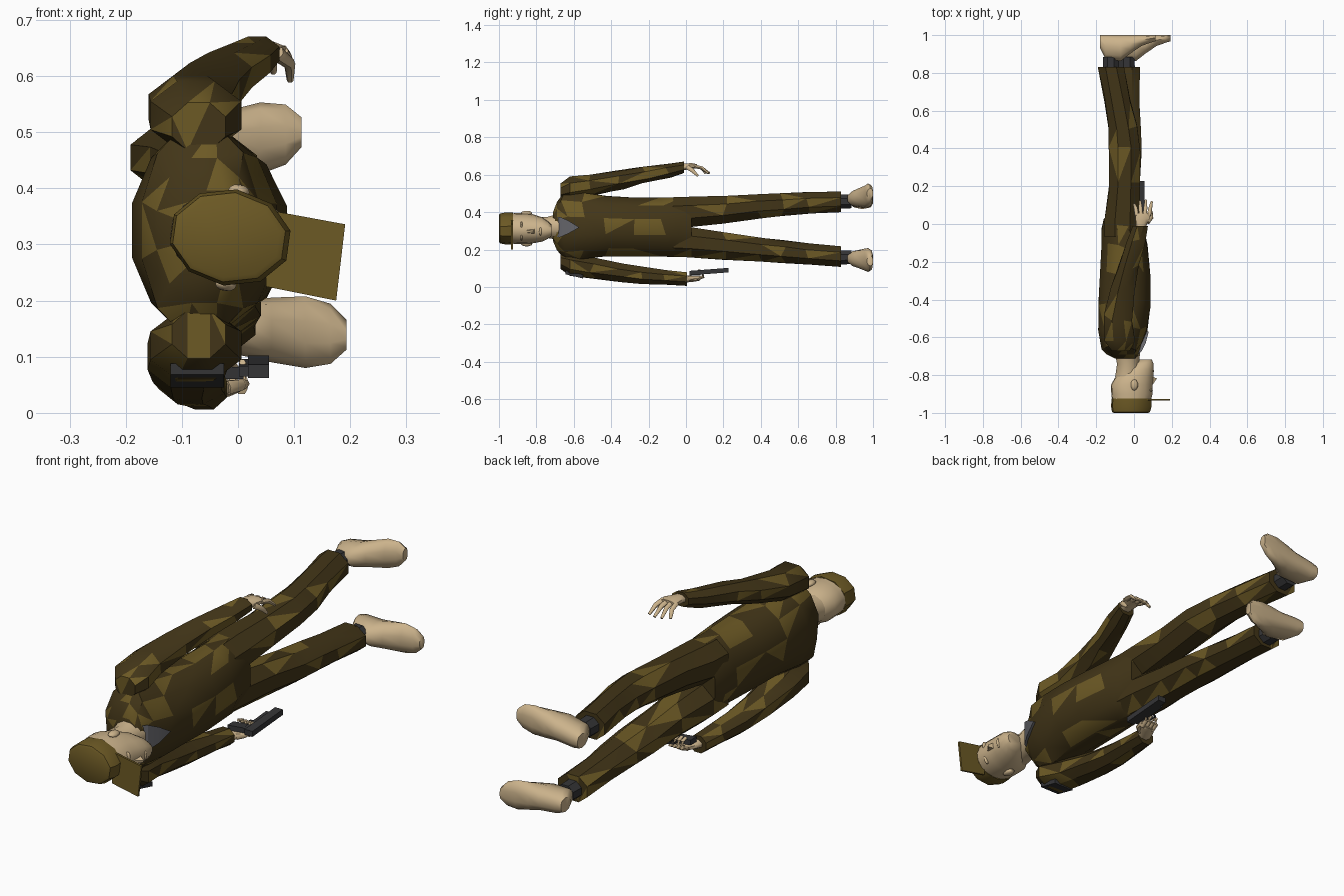
import bpy, bmesh, math, random
from mathutils import Vector, Matrix

random.seed(4)


def material(name, rgb):
    m = bpy.data.materials.new(name)
    m.diffuse_color = (*rgb, 1)
    return m


DARK = material("camo_dark", (0.055, 0.036, 0.009))
OLIVE = material("camo_olive", (0.15, 0.10, 0.018))
SKIN = material("skin", (0.60, 0.45, 0.26))
BLACK = material("dark_grey", (0.035, 0.035, 0.037))
GREY = material("shirt_grey", (0.13, 0.13, 0.145))
CAMO = (DARK, OLIVE)
HEAD_TURN = (Matrix.Translation((-0.01, 0, 0.312)) @ Matrix.Rotation(math.radians(8), 4, 'Y')
             @ Matrix.Translation((0.01, 0, -0.312)))


def finish(name, bm, mats, angle=35, turn=False):
    bmesh.ops.recalc_face_normals(bm, faces=bm.faces[:])
    if len(mats) > 1:  # camouflage: random colour per triangle
        bmesh.ops.triangulate(bm, faces=bm.faces[:])
        for f in bm.faces:
            f.material_index = int(random.random() < 0.28)
    me = bpy.data.meshes.new(name)
    bm.to_mesh(me)
    bm.free()
    if turn:
        me.transform(HEAD_TURN)
    for m in mats:
        me.materials.append(m)
    ob = bpy.data.objects.new(name, me)
    bpy.context.collection.objects.link(ob)
    bpy.context.view_layer.objects.active = ob
    ob.select_set(True)
    bpy.ops.object.shade_smooth_by_angle(angle=math.radians(angle))
    ob.select_set(False)
    return ob


def skin_rings(bm, rings):
    vs = [[bm.verts.new(p) for p in r] for r in rings]
    n = len(vs[0])
    for a, b in zip(vs, vs[1:]):
        for i in range(n):
            bm.faces.new((a[i], a[(i + 1) % n], b[(i + 1) % n], b[i]))
    bm.faces.new(vs[0])
    bm.faces.new(vs[-1])


def loft(name, sections, n, mats, angle=35, turn=False):
    """Sections along y: (y, x centre, z centre, x radius, z radius)."""
    rings = []
    for k, (y, xc, zc, rx, rz) in enumerate(sections):
        wob = 0.022 if len(mats) > 1 and 1 < k < len(sections) - 1 else 0
        rings.append([(xc + rx * 1.03 * math.cos(a), y + random.uniform(-wob, wob),
                       zc + rz * 1.03 * math.sin(a))
                      for a in (2 * math.pi * (i + 0.5) / n for i in range(n))])
    bm = bmesh.new()
    skin_rings(bm, rings)
    return finish(name, bm, mats, angle, turn)


def tube(name, pts, radii, mat, n=6):
    pts = [Vector(p) for p in pts]
    rings = []
    for i, p in enumerate(pts):
        d = pts[min(i + 1, len(pts) - 1)] - pts[max(i - 1, 0)]
        q = d.to_track_quat('Z', 'Y')
        rings.append([p + q @ Vector((radii[i] * math.cos(a), radii[i] * math.sin(a), 0))
                      for a in (2 * math.pi * j / n for j in range(n))])
    bm = bmesh.new()
    skin_rings(bm, rings)
    return finish(name, bm, (mat,), 60)


def hull(name, pts, mat, turn=False):
    bm = bmesh.new()
    for p in pts:
        bm.verts.new(p)
    bmesh.ops.convex_hull(bm, input=bm.verts[:])
    return finish(name, bm, (mat,), 20, turn)


def ball(name, c, r, mat):
    bm = bmesh.new()
    bmesh.ops.create_uvsphere(bm, u_segments=10, v_segments=6, radius=1,
                              matrix=Matrix.Translation(c) @ Matrix.Diagonal((*r, 1)))
    return finish(name, bm, (mat,), 60, True)


# jacket
loft("jacket", [(-0.712, -0.04, .322, .06, .075), (-0.69, -0.06, .325, .085, .13),
                (-0.65, -0.067, .325, .105, .19), (-0.56, -0.06, .325, .13, .178),
                (-0.42, -0.05, .325, .138, .162), (-0.27, -0.047, .32, .135, .158),
                (-0.12, -0.05, .32, .122, .158), (-0.02, -0.06, .32, .112, .162),
                (0.03, -0.06, .32, .10, .155)], 12, CAMO)
hull("shirt_collar", [(.0, -.70, .27), (.0, -.70, .37), (.04, -.675, .265), (.04, -.675, .375),
                      (.062, -.63, .285), (.062, -.63, .355), (.078, -.57, .318),
                      (.0, -.57, .318)], GREY)

# sleeves
loft("left_sleeve", [(-.672, -.07, .51, .05, .045), (-.62, -.075, .53, .085, .064),
                     (-.5, -.085, .545, .078, .058), (-.35, -.06, .573, .066, .053),
                     (-.22, -.03, .598, .058, .046), (-.1, .01, .622, .05, .039),
                     (-.01, .034, .64, .042, .032)], 8, CAMO)
loft("right_sleeve", [(-.672, -.07, .14, .05, .045), (-.62, -.075, .12, .085, .064),
                      (-.5, -.09, .10, .075, .058), (-.35, -.09, .075, .065, .052),
                      (-.22, -.085, .06, .058, .047), (-.1, -.072, .051, .05, .041),
                      (.005, -.06, .042, .042, .038)], 8, CAMO)
hull("arm_patch", [(x, y, z + d) for x in (-.12, -.025) for y, z in ((-.645, .068), (-.55, .045))
                   for d in (0, .02)], BLACK)

# trousers, socks and feet: (name, knee/ankle x list, z list, heel x, foot z, toe z)
ys = (-.07, .03, .2, .4, .52, .66, .83)
rxs = (.10, .10, .085, .088, .08, .072, .073)
rzs = (.082, .085, .078, .068, .064, .06, .058)
legs = (("left", (-.06, -.06, -.05, -.05, -.06, -.088, -.122),
         (.40, .402, .413, .432, .44, .45, .455), -.18, .457, .50),
        ("right", (-.06, -.06, -.05, -.043, -.041, -.04, -.038),
         (.242, .238, .22, .20, .189, .176, .162), -.10, .158, .139))
foot = ((0, .07, .03), (.03, .13, .044), (.11, .14, .048), (.16, .10, .056),
        (.22, .058, .062), (.265, .042, .052), (.293, .033, .026))
for side, xs, zs, heel, z0, z1 in legs:
    loft(side + "_trouser_leg", list(zip(ys, xs, zs, rxs, rzs)), 8, CAMO)
    loft(side + "_sock", [(.80, xs[-1], z0, .045, .04), (.885, xs[-1], z0, .043, .038)], 8, (BLACK,))
    rings = []
    for dx, h, rz in foot:
        zc = z0 + (z1 - z0) * dx / .293
        rings.append([(heel + dx, min(1, 1 - .45 * h + .56 * h * math.cos(a)),
                       zc + rz * 1.03 * math.sin(a))
                      for a in (2 * math.pi * (i + .5) / 10 for i in range(10))])
    bm = bmesh.new()
    skin_rings(bm, rings)
    finish(side + "_foot", bm, (SKIN,), 50)

# head and neck
loft("neck", [(-.81, -.035, .315, .065, .06), (-.74, -.032, .318, .058, .057),
              (-.68, -.035, .322, .068, .07)], 12, (SKIN,), 60)
loft("head", [(-.96, -.015, .312, .095, .076), (-.90, -.011, .312, .107, .08),
              (-.85, -.012, .312, .107, .08), (-.81, .002, .312, .098, .073),
              (-.77, .022, .312, .08, .063), (-.738, .046, .312, .056, .045),
              (-.718, .06, .312, .034, .027)], 16, (SKIN,), 60, True)
hull("nose", [(.085, -.87, .305), (.085, -.87, .319), (.122, -.818, .307), (.122, -.818, .317),
              (.09, -.806, .296), (.09, -.806, .328)], SKIN, True)
ball("lips", (.098, -.778, .312), (.01, .008, .022), SKIN)
for s, side in ((-1, "right"), (1, "left")):
    ball(side + "_ear", (-.01, -.852, .312 + s * .084), (.02, .03, .012), SKIN)
    ball(side + "_brow", (.083, -.88, .312 + s * .03), (.014, .007, .022), SKIN)

# cap with brim
loft("cap", [(-.925, -.014, .312, .104, .083), (-.965, -.014, .312, .107, .084),
             (-.995, -.016, .312, .1, .078), (-1.0, -.016, .312, .09, .07)], 10, (OLIVE,), 40, True)
hull("cap_brim", [(x, y, z) for x, z in ((.05, .225), (.175, .2), (.191, .336), (.05, .362))
                  for y in (-.935, -.926)], OLIVE)

# open left hand
loft("left_palm", [(-.03, .034, .64, .028, .02), (.0, .04, .643, .03, .018),
                   (.03, .046, .647, .04, .016), (.058, .048, .645, .04, .012)], 8, (SKIN,), 60)
for i in range(4):
    x, d = .016 + i * .021, (i - 1.5) * .005
    tip = (.105, .122, .127, .118)[i]
    tube(f"left_finger_{i + 1}", [(x, .045, .645), (x + d, .085, .636), (x + 2 * d, tip, .607)],
         (.011, .010, .006), SKIN)
tube("left_thumb", [(.07, .01, .64), (.092, .035, .622), (.093, .065, .592)], (.014, .011, .006), SKIN)

# right hand wrapped around the pistol grip
loft("right_palm", [(-.01, -.055, .043, .03, .022), (.02, -.045, .043, .032, .018),
                    (.05, -.03, .044, .036, .016), (.075, -.022, .046, .03, .012)], 8, (SKIN,), 60)
for i in range(4):
    x = -.048 + i * .018
    tube(f"right_finger_{i + 1}", [(x, .06, .042), (x + .003, .092, .055),
                                   (x + .004, .09, .082), (x + .002, .066, .09)],
         (.011, .010, .009, .006), SKIN)
tube("right_thumb", [(-.02, .02, .045), (.005, .035, .05), (.014, .075, .052)], (.014, .011, .007), SKIN)
hull("pistol_slide", [(x, y, z + d) for x in (.018, .055) for y, z in ((.02, .062), (.228, .078))
                      for d in (0, .024)], BLACK)
hull("pistol_frame", [(x, y, z + d) for x in (.002, .022) for y, z in ((.03, .065), (.19, .078))
                      for d in (0, .018)], BLACK)
hull("pistol_grip", [(x, y + d, z) for x, y in ((.01, .035), (-.065, .02)) for d in (0, .042)
                     for z in (.06, .082)], BLACK)
tube("trigger_guard", [(.005, .082, .075), (-.02, .088, .075), (-.022, .115, .076), (.005, .125, .077)],
     (.004,) * 4, BLACK)
